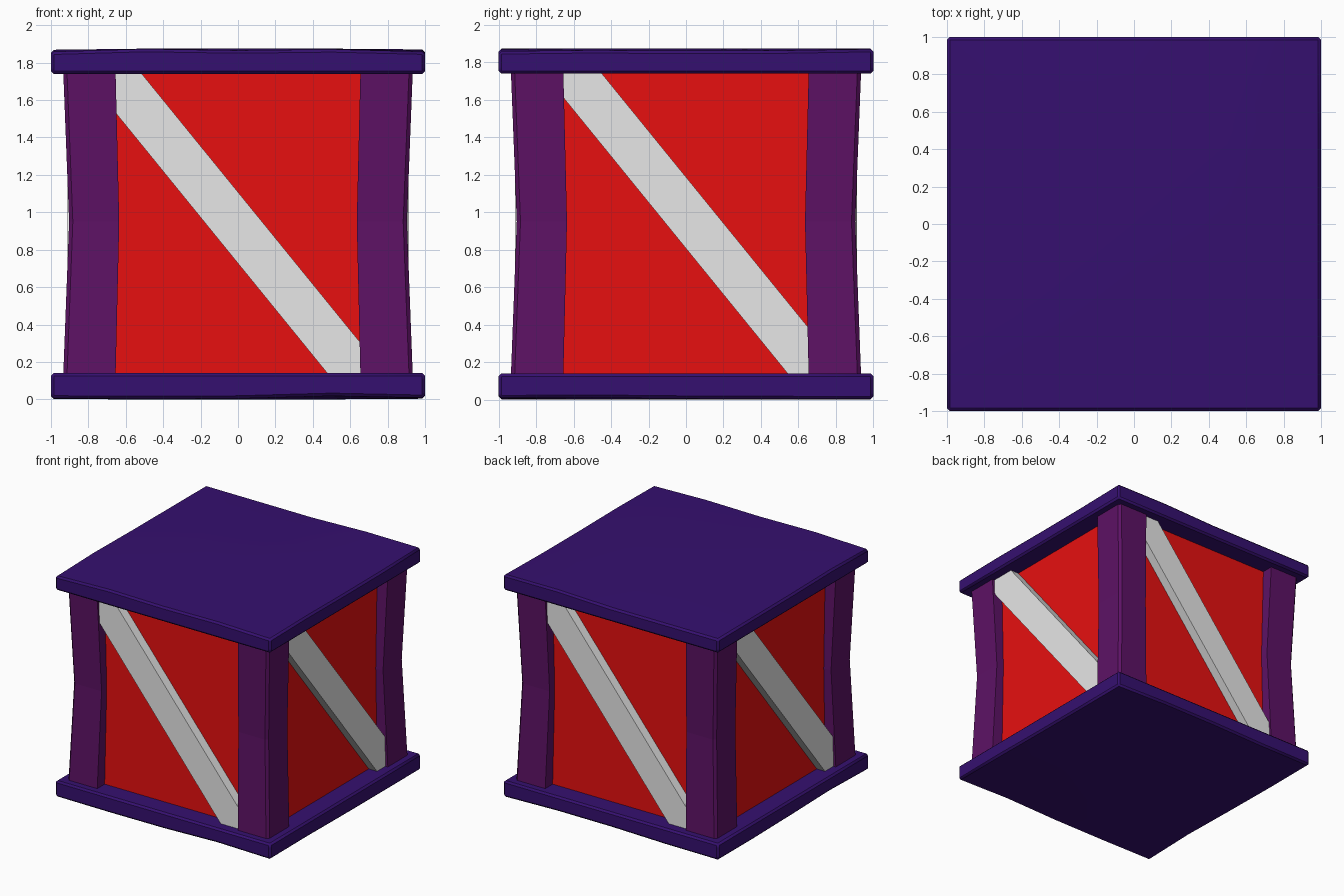
import bpy, bmesh, random
from math import pi
from mathutils import Matrix, Vector

random.seed(4)
if "Cube" in bpy.data.objects:
    bpy.data.objects.remove(bpy.data.objects["Cube"], do_unlink=True)


def material(name, rgb):
    m = bpy.data.materials.new(name)
    m.use_nodes = True
    m.diffuse_color = (*rgb, 1)
    m.node_tree.nodes["Principled BSDF"].inputs["Base Color"].default_value = (*rgb, 1)
    return m


indigo = material("indigo wood", (0.036, 0.005, 0.16))
purple = material("purple wood", (0.11, 0.006, 0.13))
red = material("red panel", (0.8, 0.005, 0.005))
pale = material("pale brace", (0.8, 0.8, 0.8))


def finish(name, bm, mat, bevel=0):
    bmesh.ops.recalc_face_normals(bm, faces=bm.faces)
    mesh = bpy.data.meshes.new(name)
    bm.to_mesh(mesh)
    bm.free()
    mesh.materials.append(mat)
    ob = bpy.data.objects.new(name, mesh)
    bpy.context.collection.objects.link(ob)
    if bevel:
        mod = ob.modifiers.new("Bevel", "BEVEL")
        mod.width = bevel
        mod.segments = 1
        mod.limit_method = "ANGLE"
    return ob


def loft(name, rings, mat, turn=0, bevel=0):
    """Skin closed rings of points, cap both ends and turn about z."""
    bm = bmesh.new()
    loops = [[bm.verts.new(p) for p in ring] for ring in rings]
    n = len(loops[0])
    for a, b in zip(loops, loops[1:]):
        for i in range(n):
            j = (i + 1) % n
            bm.faces.new((a[i], a[j], b[j], b[i]))
    bm.faces.new(loops[0])
    bm.faces.new(loops[-1])
    bm.transform(Matrix.Rotation(turn, 4, "Z"))
    return finish(name, bm, mat, bevel)


def slab(name, low, high, outward):
    """Worn board whose outer rim is slightly uneven."""
    bm = bmesh.new()
    bmesh.ops.create_cube(bm, size=2)
    bmesh.ops.subdivide_edges(bm, edges=bm.edges, cuts=3, use_grid_fill=True)
    for v in bm.verts:
        rim = max(abs(v.co.x), abs(v.co.y)) > 0.9
        outer = v.co.z * outward > 0.9
        v.co.z = low + (v.co.z + 1) / 2 * (high - low)
        if rim and outer:
            v.co.z -= outward * random.uniform(0, 0.02)
    ob = finish(name, bm, indigo, 0.015)
    bpy.ops.object.select_all(action="DESELECT")
    bpy.context.view_layer.objects.active = ob
    ob.select_set(True)
    bpy.ops.object.shade_smooth_by_angle(angle=pi / 6)


# Base and lid
slab("base_board", 0, 0.14, -1)
slab("lid_board", 1.74, 1.875, 1)

# Inner box
bm = bmesh.new()
bmesh.ops.create_cube(bm, size=1, matrix=Matrix.Translation((0, 0, 0.94))
                      @ Matrix.Diagonal((1.67, 1.67, 1.66, 1)))
finish("inner_panels", bm, red)


# Corner posts, pinched at mid height
def post_ring(z, inner, outer, chamfer=0.02):
    return [Vector((x, y, z)) for x, y in (
        (inner, inner), (outer, inner), (outer, outer - chamfer),
        (outer - chamfer, outer), (inner, outer))]


for k, corner in enumerate(("back_left", "back_right", "front_right", "front_left")):
    loft(corner + "_post", [post_ring(0.11, 0.655, 0.935), post_ring(0.95, 0.635, 0.903),
                            post_ring(1.77, 0.655, 0.935)], purple, k * pi / 2)

# Diagonal braces, trimmed to the opening between the posts
SLOPE, SIDE, LOW, HIGH = 1.23, 0.66, 0.12, 1.76


def brace(name, bottom, top, turn):
    outline = [(-SIDE, HIGH), (-SIDE, bottom + SLOPE * SIDE), ((bottom - LOW) / SLOPE, LOW),
               (SIDE, LOW), (SIDE, top - SLOPE * SIDE), ((top - HIGH) / SLOPE, HIGH)]
    loft(name, [[(x, y, z) for x, z in outline] for y in (-0.912, -0.8)], pale, turn)


for k, side in enumerate(("front", "left", "back", "right")):
    shift = 0.08 * (k % 2)
    brace(side + "_brace", 0.727 + shift, 1.108 + shift, k * pi / 2)
